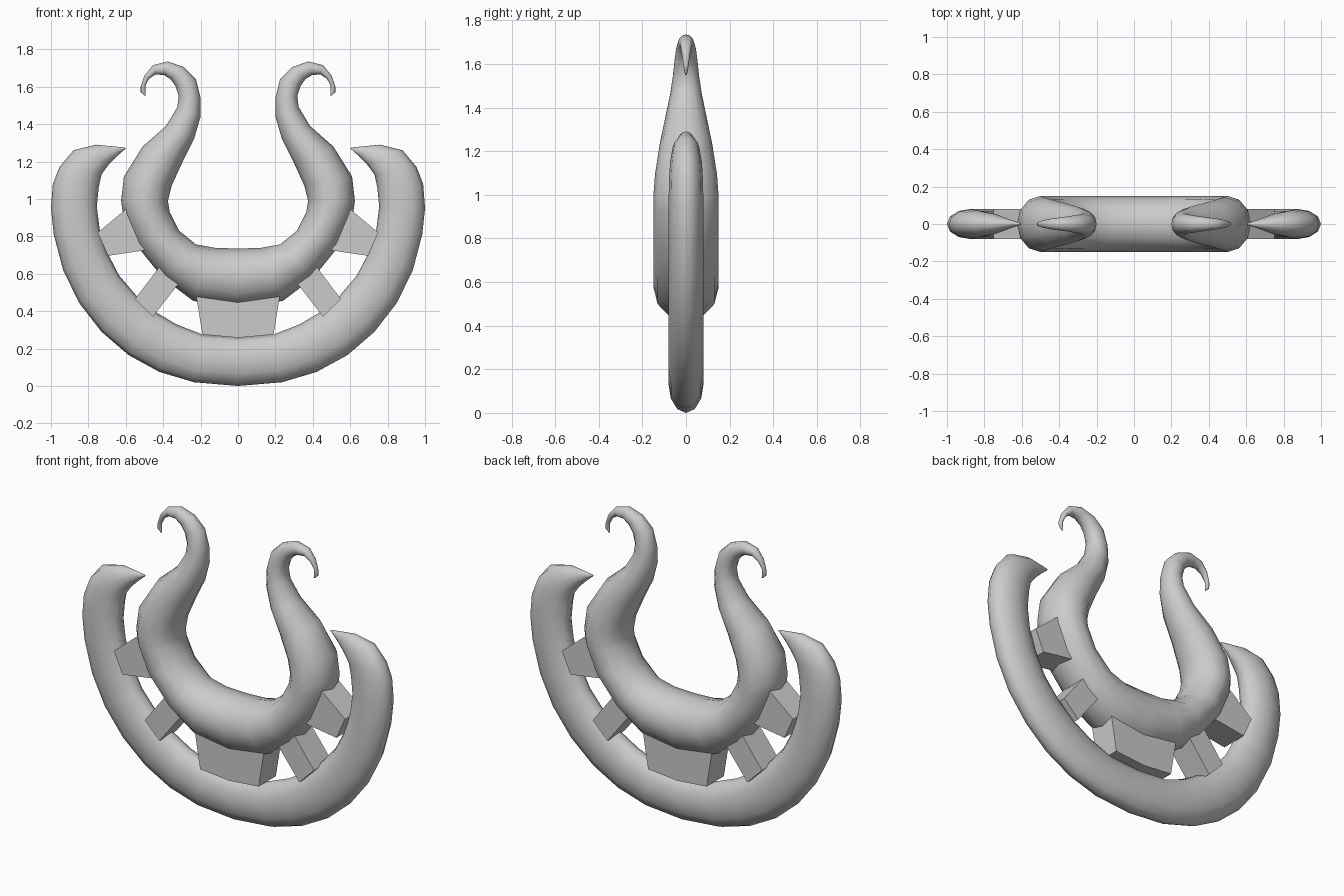
import bpy, bmesh, math

if "Cube" in bpy.data.objects:
    bpy.data.objects.remove(bpy.data.objects["Cube"])

SIDES = 12


def make_object(name, bm, smooth):
    bmesh.ops.recalc_face_normals(bm, faces=bm.faces)
    for f in bm.faces:
        f.smooth = smooth and len(f.verts) == 4
    mesh = bpy.data.meshes.new(name)
    bm.to_mesh(mesh)
    bm.free()
    obj = bpy.data.objects.new(name, mesh)
    bpy.context.collection.objects.link(obj)
    return obj


def swept_horn(name, half):
    """Elliptical sections: outer edge x,z, inner edge x,z, half depth; mirrored over x=0."""
    left = [(-a, b, -c, d, e) for a, b, c, d, e in reversed(half[1:])]
    bm = bmesh.new()
    rings = []
    for ox, oz, ix, iz, depth in left + half:
        ring = []
        for k in range(SIDES):
            a = 2 * math.pi * k / SIDES
            t = math.cos(a) / 2
            ring.append(bm.verts.new(((ox + ix) / 2 + t * (ox - ix),
                                      depth * math.sin(a),
                                      (oz + iz) / 2 + t * (oz - iz))))
        rings.append(ring)
    for r, s in zip(rings, rings[1:]):
        for k in range(SIDES):
            n = (k + 1) % SIDES
            bm.faces.new((r[k], r[n], s[n], s[k]))
    bm.faces.new(rings[0])
    bm.faces.new(rings[-1])
    return make_object(name, bm, True)


def block(name, outline, depth=0.08):
    """Flat-faced connector: outline in x,z extruded along y."""
    bm = bmesh.new()
    front = [bm.verts.new((x, -depth, z)) for x, z in outline]
    back = [bm.verts.new((x, depth, z)) for x, z in outline]
    bm.faces.new(front)
    bm.faces.new(back)
    for i in range(len(outline)):
        j = (i + 1) % len(outline)
        bm.faces.new((front[i], front[j], back[j], back[i]))
    return make_object(name, bm, False)


# Large outer crescent
swept_horn("outer_crescent", [
    (0, 0, 0, .26, .08),
    (.235, .02, .19, .275, .08),
    (.42, .075, .33, .33, .08),
    (.585, .165, .44, .395, .08),
    (.73, .29, .545, .485, .08),
    (.85, .445, .635, .59, .08),
    (.935, .62, .70, .715, .08),
    (.985, .81, .74, .84, .08),
    (1, .95, .755, .96, .08),
    (.99, 1.08, .745, 1.06, .078),
    (.955, 1.17, .73, 1.13, .073),
    (.88, 1.26, .69, 1.185, .06),
    (.76, 1.29, .645, 1.23, .032),
    (.605, 1.275, .60, 1.27, .003),
])

# Thick inner crescent ending in curled tips
swept_horn("inner_horns", [
    (0, .42, 0, .735, .15),
    (.24, .455, .12, .738, .15),
    (.40, .575, .225, .757, .15),
    (.545, .755, .315, .83, .15),
    (.615, .92, .365, .93, .15),
    (.625, .99, .375, .99, .15),
    (.61, 1.12, .355, 1.07, .142),
    (.51, 1.28, .30, 1.19, .12),
    (.385, 1.39, .235, 1.32, .095),
    (.325, 1.49, .20, 1.44, .072),
    (.317, 1.55, .20, 1.54, .06),
    (.335, 1.605, .225, 1.64, .052),
    (.36, 1.64, .29, 1.705, .045),
    (.395, 1.662, .375, 1.735, .036),
    (.44, 1.666, .455, 1.715, .028),
    (.475, 1.643, .50, 1.66, .02),
    (.495, 1.607, .52, 1.60, .013),
    (.495, 1.575, .52, 1.57, .009),
    (.493, 1.555, .498, 1.55, .004),
])

# Connecting blocks between the crescents
block("bottom_block", [(-.225, .49), (.225, .49), (.19, .275), (0, .258), (-.19, .275)])
lower = [(.41, .65), (.55, .466), (.455, .37), (.315, .55)]
upper = [(.57, .97), (.75, .82), (.695, .696), (.50, .725)]
for label, outline in (("lower", lower), ("upper", upper)):
    for side, sx in (("right", 1), ("left", -1)):
        block(f"{label}_block_{side}", [(sx * x, z) for x, z in outline])
